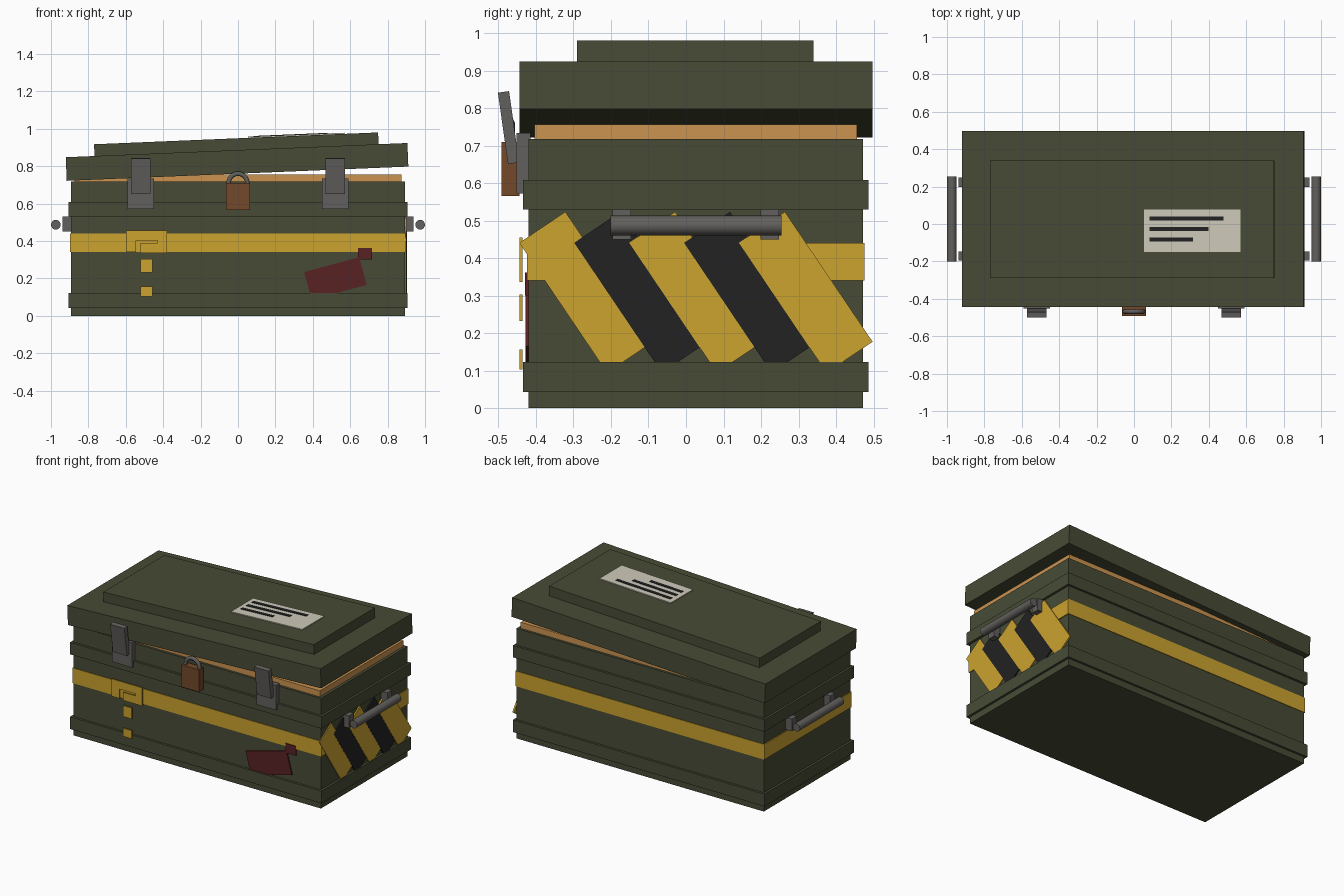
import bpy, bmesh, math
from mathutils import Matrix, Vector

if "Cube" in bpy.data.objects:
    bpy.data.objects.remove(bpy.data.objects["Cube"])


def srgb(r, g, b):
    f = lambda c: c / 12.92 if c <= 0.04045 else ((c + 0.055) / 1.055) ** 2.4
    return (f(r / 255), f(g / 255), f(b / 255), 1)


def material(name, *rgb):
    m = bpy.data.materials.new(name)
    m.diffuse_color = srgb(*rgb)
    m.use_nodes = True
    m.node_tree.nodes["Principled BSDF"].inputs["Base Color"].default_value = m.diffuse_color
    return m


OLIVE = material("olive_paint", 71, 75, 53)
YELLOW = material("yellow_paint", 204, 163, 47)
BLACK = material("black_paint", 34, 34, 34)
WOOD = material("wood_lining", 204, 147, 80)
STEEL = material("steel", 98, 96, 93)
RUST = material("rusty_brown", 115, 72, 43)
RED = material("dark_red", 88, 33, 34)
PAPER = material("paper", 206, 201, 186)


def finish(name, bm, mat, matrix=None):
    me = bpy.data.meshes.new(name)
    bm.to_mesh(me)
    bm.free()
    me.materials.append(mat)
    ob = bpy.data.objects.new(name, me)
    bpy.context.collection.objects.link(ob)
    if matrix is not None:
        ob.matrix_world = matrix
    return ob


def box(name, x, y, z, mat, matrix=None):
    """Box from (min, max) ranges, optionally moved by a matrix."""
    bm = bmesh.new()
    bmesh.ops.create_cube(bm, size=1)
    for v in bm.verts:
        v.co = Vector([(r[0] + r[1]) / 2 + c * (r[1] - r[0])
                       for r, c in zip((x, y, z), v.co)])
    return finish(name, bm, mat, matrix)


def placed(loc, angle, axis):
    return Matrix.Translation(loc) @ Matrix.Rotation(math.radians(angle), 4, axis)


# Body, reinforcing ribs, painted band and lining
box("body", (-.892, .892), (-.42, .472), (0, .717), OLIVE)
for name, z in (("lower_rib", (.043, .123)), ("upper_rib", (.53, .608))):
    box(name, (-.907, .907), (-.435, .487), z, OLIVE)
box("yellow_band", (-.898, .898), (-.424, .476), (.341, .44), YELLOW)
box("wood_lining", (-.873, .873), (-.404, .456), (.70, .756), WOOD)

# Lid, resting askew, with raised panel and paper label
tilt = placed((-.005, 0, .823), -2.38, 'Y')
box("lid", (-.914, .914), (-.444, .497), (-.063, .063), OLIVE, tilt)
box("lid_panel", (-.76, .76), (-.29, .34), (.06, .126), OLIVE, tilt)
box("label", (.065, .58), (-.15, .078), (.125, .132), PAPER, tilt)
for i, end in enumerate((.49, .41, .325)):
    y = .03 - .056 * i
    box("label_bar", (.094, end), (y - .011, y + .011), (.13, .135), BLACK, tilt)

# Latches on the front
for s in (-1, 1):
    cx = .52 * s
    box("latch_plate", (cx - .071, cx + .071), (-.452, -.415), (.572, .733), STEEL)
    box("latch_arm", (-.051, .051), (-.015, .015), (-.096, .096), STEEL,
        placed((cx, -.473, .748), 8, 'X'))

# Padlock with a swept shackle
box("padlock_body", (-.063, .063), (-.492, -.444), (.565, .709), RUST)
curve = bpy.data.curves.new("shackle_path", 'CURVE')
curve.dimensions = '3D'
curve.bevel_depth = .012
curve.bevel_resolution = 2
path = curve.splines.new('POLY')
path.points.add(14)
for i, p in enumerate(path.points):
    a = math.pi * (i - 1) / 12
    if i in (0, 14):
        p.co = (.05 if i == 0 else -.05, -.468, .69, 1)
    else:
        p.co = (.05 * math.cos(a), -.468, .71 + .05 * math.sin(a), 1)
curve.materials.append(STEEL)
bpy.context.collection.objects.link(bpy.data.objects.new("padlock_shackle", curve))

# Side handles
for s in (-1, 1):
    bm = bmesh.new()
    bmesh.ops.create_cone(bm, cap_ends=True, segments=16, radius1=.026,
                          radius2=.026, depth=.456)
    for f in bm.faces:
        f.smooth = len(f.verts) == 4
    grip = finish("handle_grip", bm, STEEL, placed((.974 * s, .027, .487), 90, 'X'))
    for e in grip.data.edges:
        e.use_edge_sharp = False
    bpy.context.view_layer.objects.active = grip
    grip.select_set(True)
    bpy.ops.object.shade_smooth_by_angle(angle=math.radians(40))
    grip.select_set(False)
    for y in (-.171, .223):
        box("handle_bracket", tuple(sorted((.885 * s, .938 * s))),
            (y - .025, y + .025), (.45, .53), STEEL)

# Slanted warning stripes on the right side
for i in range(5):
    box("warning_stripe", (-.006, .001 * i), (-.074, .074), (-.209, .209),
        BLACK if i % 2 else YELLOW,
        placed((.9, -.266 + .1463 * i, .309), 34, 'X'))

# Yellow paint patches standing off the front
for x, z in (((-.60, -.38), (.404, .455)), ((-.60, -.545), (.342, .404)),
             ((-.52, -.38), (.337, .39)), ((-.43, -.38), (.39, .404)),
             ((-.52, -.457), (.232, .303)), ((-.52, -.457), (.103, .156))):
    box("paint_patch", x, (-.444, -.436), z, YELLOW)

# Dark red stain on the front
box("stain", (-.1525, .1525), (-.008, .002), (-.0765, .0765), RED,
    placed((.521, -.42, .2), -15, 'Y'))
box("stain_spot", (.642, .717), (-.429, -.42), (.3, .362), RED)
